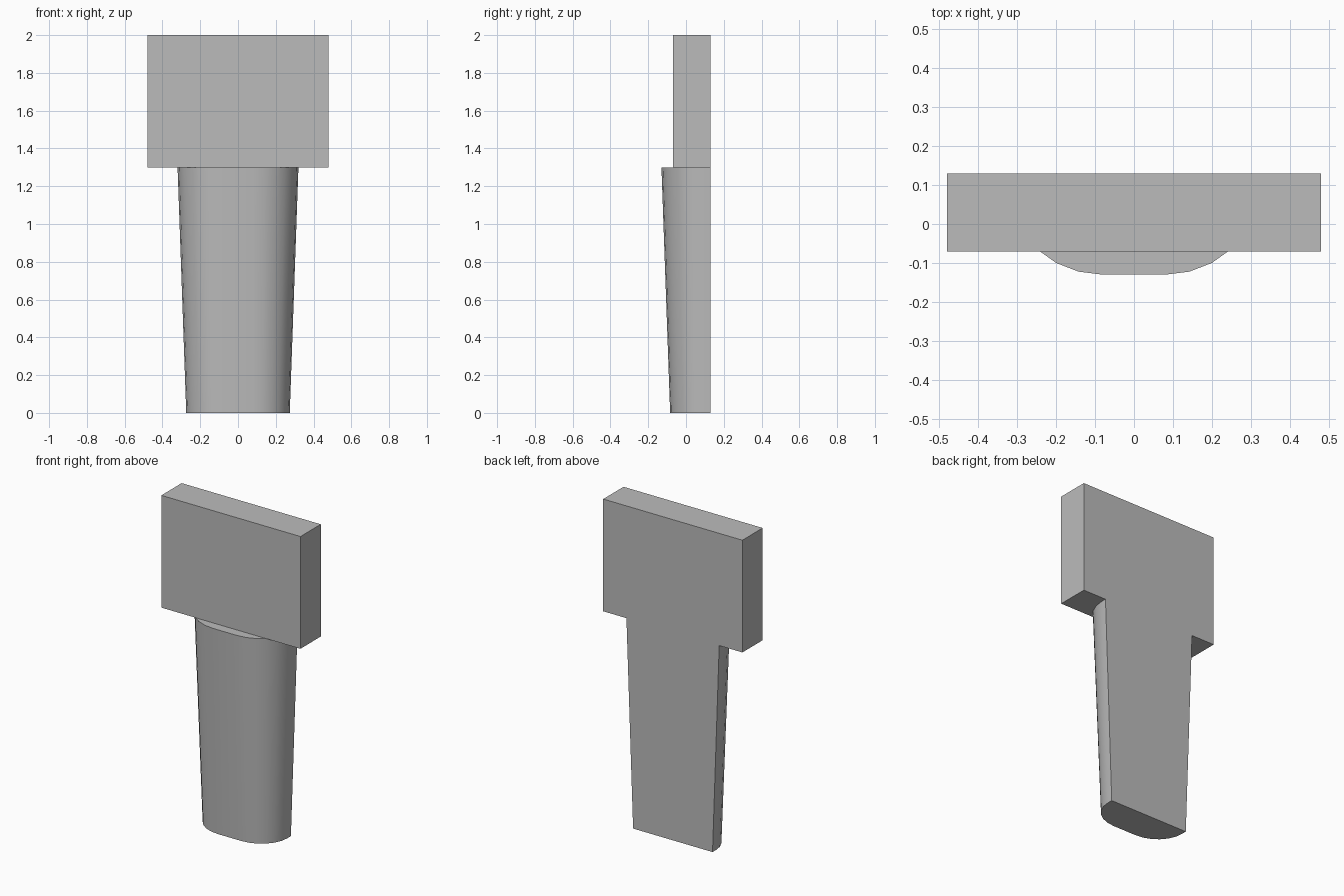
import bpy
import bmesh
from math import sin, cos, pi, radians

cube = bpy.data.objects.get("Cube")
if cube:
    bpy.data.objects.remove(cube, do_unlink=True)

grey = bpy.data.materials.new("plain grey")
grey.use_nodes = True
colour = (0.5, 0.5, 0.5, 1)
grey.diffuse_color = colour
grey.node_tree.nodes["Principled BSDF"].inputs["Base Color"].default_value = colour

BACK = 0.13          # shared flat back plane
SHOULDER = 1.3       # height where the stem meets the block
STEPS = 6            # segments per rounded corner


def loft(name, bottom, top, z0, z1):
    """Join two matching outlines into a closed solid."""
    bm = bmesh.new()
    low = [bm.verts.new((x, y, z0)) for x, y in bottom]
    high = [bm.verts.new((x, y, z1)) for x, y in top]
    bm.faces.new(low)
    bm.faces.new(high)
    n = len(low)
    for i in range(n):
        j = (i + 1) % n
        bm.faces.new((low[i], low[j], high[j], high[i]))
    bmesh.ops.recalc_face_normals(bm, faces=bm.faces)
    mesh = bpy.data.meshes.new(name)
    bm.to_mesh(mesh)
    bm.free()
    mesh.materials.append(grey)
    obj = bpy.data.objects.new(name, mesh)
    bpy.context.collection.objects.link(obj)
    return obj


def stem_outline(inset):
    """Flat back, rounded front corners, drawn in by the taper inset."""
    flat, centre_y = 0.08, 0.095
    rx, ry = 0.24 - inset, 0.225 - inset
    angles = [i * pi / 2 / STEPS for i in range(STEPS + 1)]
    right = [(flat + rx * cos(a), centre_y - ry * sin(a)) for a in angles]
    half = [(flat + rx, BACK)] + right
    return half + [(-x, y) for x, y in reversed(half)]


# Tapered stem
stem = loft("tapered_stem", stem_outline(0.046), stem_outline(0), 0, SHOULDER)
bpy.ops.object.select_all(action="DESELECT")
stem.select_set(True)
bpy.context.view_layer.objects.active = stem
bpy.ops.object.shade_smooth_by_angle(angle=radians(30))

# Rectangular head block
block = [(-0.48, -0.07), (0.48, -0.07), (0.48, BACK), (-0.48, BACK)]
loft("head_block", block, block, SHOULDER, 2)
